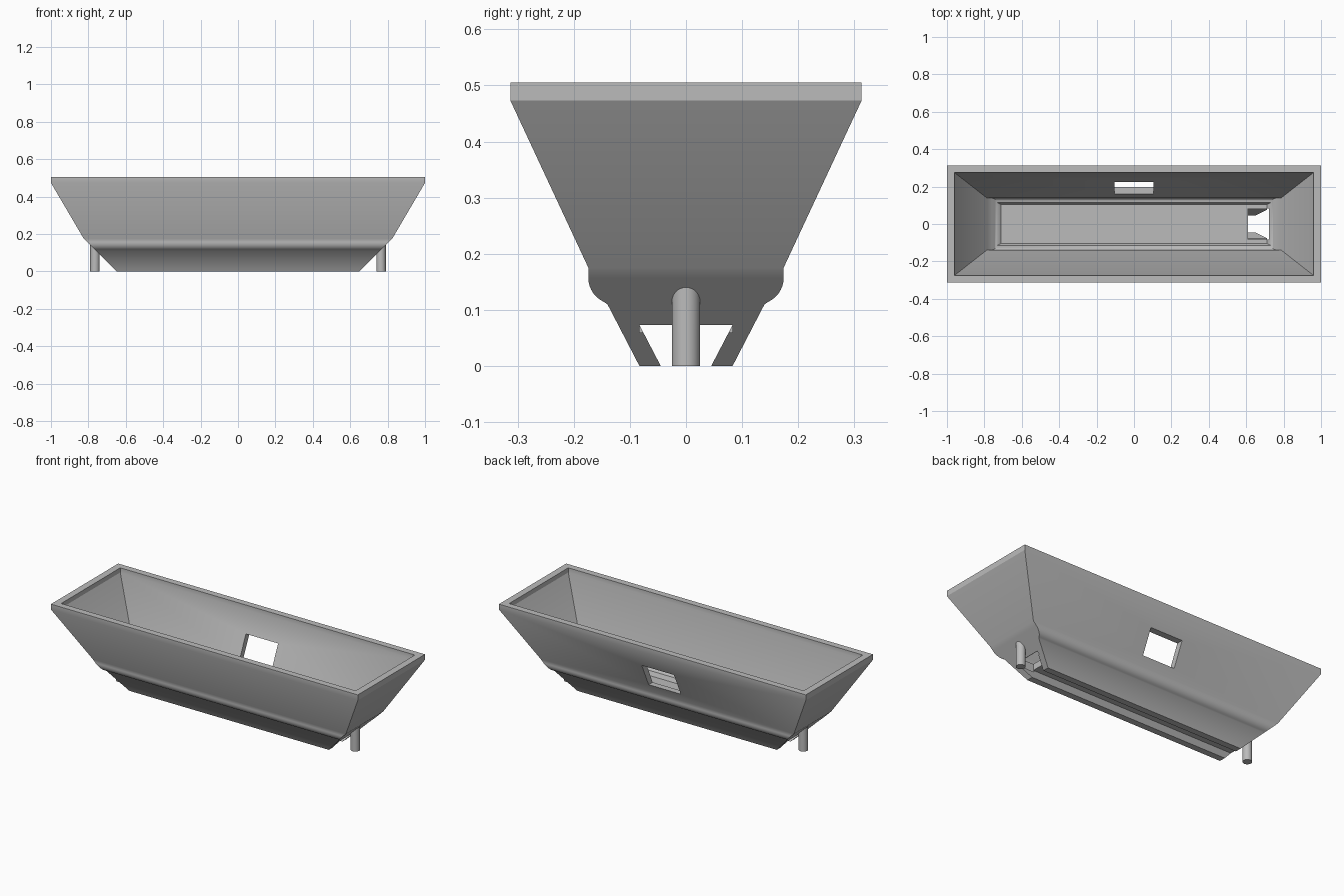
import bpy, bmesh, math

default = bpy.data.objects.get("Cube")
if default:
    bpy.data.objects.remove(default, do_unlink=True)

grey = bpy.data.materials.new("plain_grey")
grey.use_nodes = True
COLOUR = (0.5, 0.5, 0.5, 1)
grey.diffuse_color = COLOUR
grey.node_tree.nodes["Principled BSDF"].inputs["Base Color"].default_value = COLOUR


def finish(name, bm):
    bmesh.ops.recalc_face_normals(bm, faces=bm.faces)
    mesh = bpy.data.meshes.new(name)
    bm.to_mesh(mesh)
    bm.free()
    mesh.materials.append(grey)
    obj = bpy.data.objects.new(name, mesh)
    bpy.context.collection.objects.link(obj)
    return obj


def loft(name, rings):
    """Closed solid through rectangles given as (half x, half y, z)."""
    bm = bmesh.new()
    loops = [[bm.verts.new((sx * x, sy * y, z))
              for sx, sy in ((-1, -1), (1, -1), (1, 1), (-1, 1))]
             for x, y, z in rings]
    for low, high in zip(loops, loops[1:]):
        for i in range(4):
            j = (i + 1) % 4
            bm.faces.new((low[i], low[j], high[j], high[i]))
    bm.faces.new(loops[0][::-1])
    bm.faces.new(loops[-1])
    return finish(name, bm)


def box(name, x0, x1, y0, y1, z0, z1):
    bm = bmesh.new()
    bmesh.ops.create_cube(bm, size=1)
    for v in bm.verts:
        v.co = (x1 if v.co.x > 0 else x0,
                y1 if v.co.y > 0 else y0,
                z1 if v.co.z > 0 else z0)
    return finish(name, bm)


def activate(obj):
    bpy.ops.object.select_all(action='DESELECT')
    obj.select_set(True)
    bpy.context.view_layer.objects.active = obj


def cut(target, cutter):
    activate(target)
    mod = target.modifiers.new("cut", 'BOOLEAN')
    mod.operation = 'DIFFERENCE'
    mod.solver = 'EXACT'
    mod.object = cutter
    bpy.ops.object.modifier_apply(modifier=mod.name)
    bpy.data.objects.remove(cutter, do_unlink=True)


# Outer body: tapered foot, rounded side bulge, flared walls, upright rim
FOOT_X = 0.65
outer = [(FOOT_X, 0.083, 0), (FOOT_X + 0.11, 0.14, 0.11)]
for k in range(1, 9):
    a = math.radians(-75 + 75 * k / 8)
    z = 0.157 + 0.047 * math.sin(a)
    outer.append((FOOT_X + z, 0.127 + 0.047 * math.cos(a), z))
outer += [(0.825, 0.174, 0.175), (1, 0.313, 0.473), (1, 0.313, 0.505)]
trough = loft("trough", outer)

# Hollow inside, following the outer walls
inner = [(0.71, 0.103, 0.11), (0.733, 0.115, 0.133)]
for k in range(1, 6):
    a = math.radians(-75 + 75 * k / 5)
    z = 0.153 + 0.02 * math.sin(a)
    inner.append((0.6 + z + 0.01 * (z - 0.11) / 0.065, 0.118 + 0.02 * math.cos(a), z))
inner += [(0.785, 0.138, 0.175), (0.96, 0.275, 0.478), (0.96, 0.275, 0.6)]
cut(trough, loft("hollow", inner))

# Dovetail channel under the floor, open at both ends
cut(trough, loft("channel", [(1.2, 0.0346, -0.02), (1.2, 0.083, 0.073)]))

# Drain opening in the floor at one end, window in the back wall
cut(trough, box("drain", 0.61, 0.721, -0.083, 0.083, 0.06, 0.13))
cut(trough, box("window", -0.105, 0.105, 0.1, 0.4, 0.226, 0.364))

# Upright pegs, with tops sunk into the sloping ends
pegs = []
for side, sign in (("left", 1), ("right", -1)):
    bm = bmesh.new()
    bmesh.ops.create_cone(bm, cap_ends=True, segments=32,
                          radius1=0.025, radius2=0.025, depth=1)
    for v in bm.verts:
        v.co.x += sign * 0.765
        v.co.z = abs(v.co.x) - FOOT_X + 0.01 if v.co.z > 0 else 0
    pegs.append(finish(side + "_peg", bm))

for obj in [trough] + pegs:
    activate(obj)
    bpy.ops.object.shade_smooth_by_angle(angle=math.radians(30))
